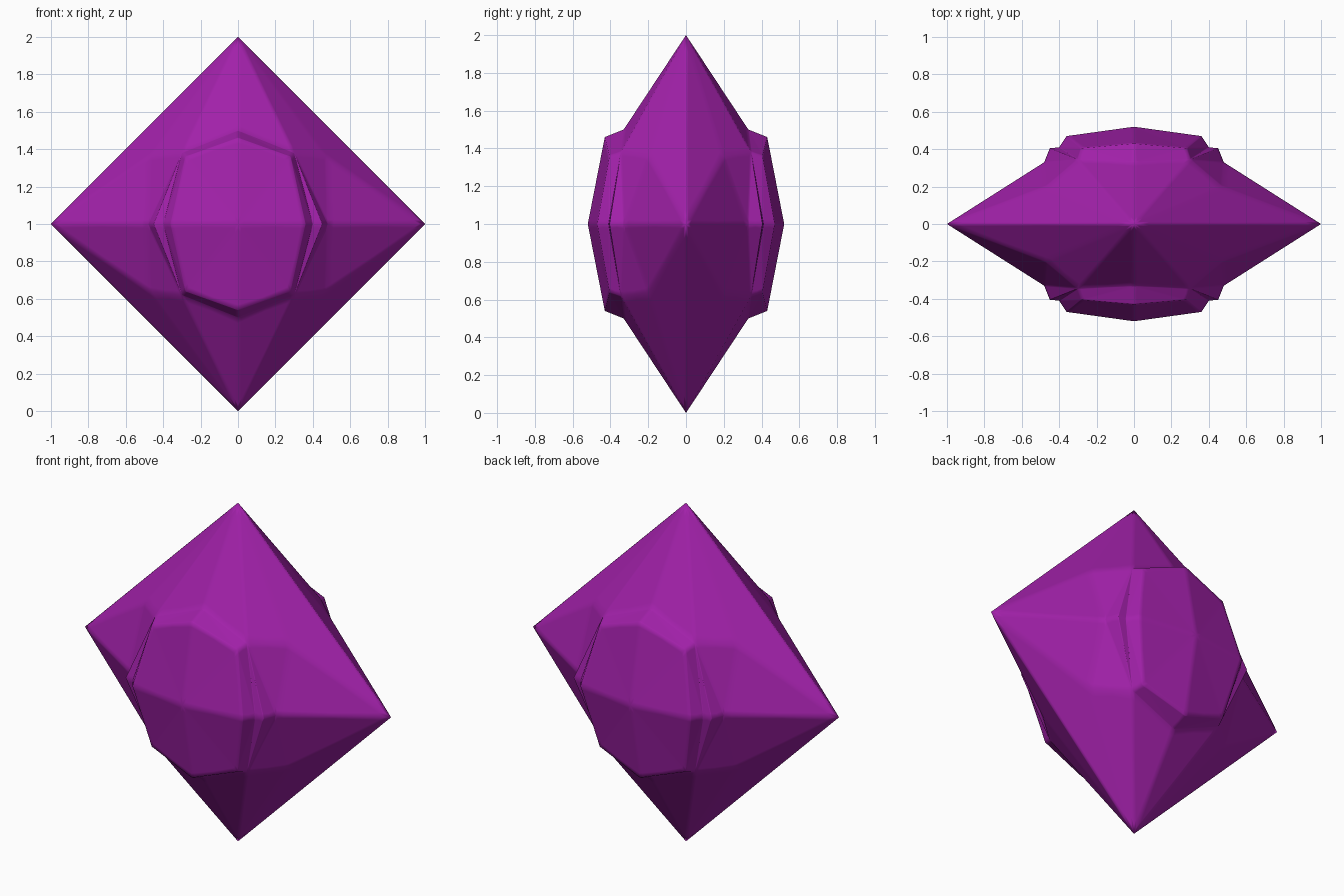
import bpy
import bmesh
from mathutils import Vector

cube = bpy.data.objects.get("Cube")
if cube:
    bpy.data.objects.remove(cube, do_unlink=True)

# Purple crystal colour
purple = bpy.data.materials.new("crystal_purple")
purple.use_nodes = True
colour = (0.36, 0.015, 0.40, 1)
purple.diffuse_color = colour
purple.node_tree.nodes["Principled BSDF"].inputs["Base Color"].default_value = colour

# Corner points of one eighth of the gem: across, depth, height
points = {
    "top_tip": (0, 0, 1),
    "side_tip": (1, 0, 0),
    "shoulder": (0.47, 0.2, 0.36),
    "collar_top": (0, 0.33, 0.5),
    "collar_corner": (0.3, 0.345, 0.38),
    "collar_side": (0.48, 0.33, 0),
    "ridge_outer": (0.45, 0.405, 0),
    "ridge_inner": (0.4, 0.41, 0),
    "table_side": (0.36, 0.47, 0),
    "table_corner": (0.28, 0.405, 0.36),
    "table_top": (0, 0.43, 0.46),
    "table_centre": (0, 0.52, 0),
}
facets = [
    # outer crown
    ("top_tip", "collar_top", "collar_corner"),
    ("top_tip", "collar_corner", "shoulder"),
    ("top_tip", "shoulder", "side_tip"),
    ("collar_corner", "collar_side", "shoulder"),
    ("shoulder", "collar_side", "side_tip"),
    # wall around the raised table
    ("collar_top", "table_top", "table_corner"),
    ("collar_top", "table_corner", "collar_corner"),
    ("collar_corner", "collar_side", "ridge_outer"),
    ("collar_corner", "ridge_outer", "ridge_inner"),
    ("collar_corner", "ridge_inner", "table_corner"),
    ("table_corner", "ridge_inner", "table_side"),
    # raised table
    ("table_centre", "table_top", "table_corner"),
    ("table_centre", "table_corner", "table_side"),
]

bm = bmesh.new()
verts = {name: bm.verts.new((x, -y, z)) for name, (x, y, z) in points.items()}
for names in facets:
    face = bm.faces.new([verts[n] for n in names])
    face.normal_update()
    if face.normal.dot(face.calc_center_median()) < 0:
        face.normal_flip()
    face.smooth = True
mesh = bpy.data.meshes.new("crystal")
bm.to_mesh(mesh)
bm.free()
mesh.materials.append(purple)

crystal = bpy.data.objects.new("crystal", mesh)
crystal.location = Vector((0, 0, 1))
bpy.context.collection.objects.link(crystal)

# Mirror to all eight parts, then soften the facet edges
mirror = crystal.modifiers.new("mirror", 'MIRROR')
mirror.use_axis = (True, True, True)
mirror.merge_threshold = 0.001
soften = crystal.modifiers.new("soften", 'SUBSURF')
soften.subdivision_type = 'SIMPLE'
soften.levels = soften.render_levels = 4
